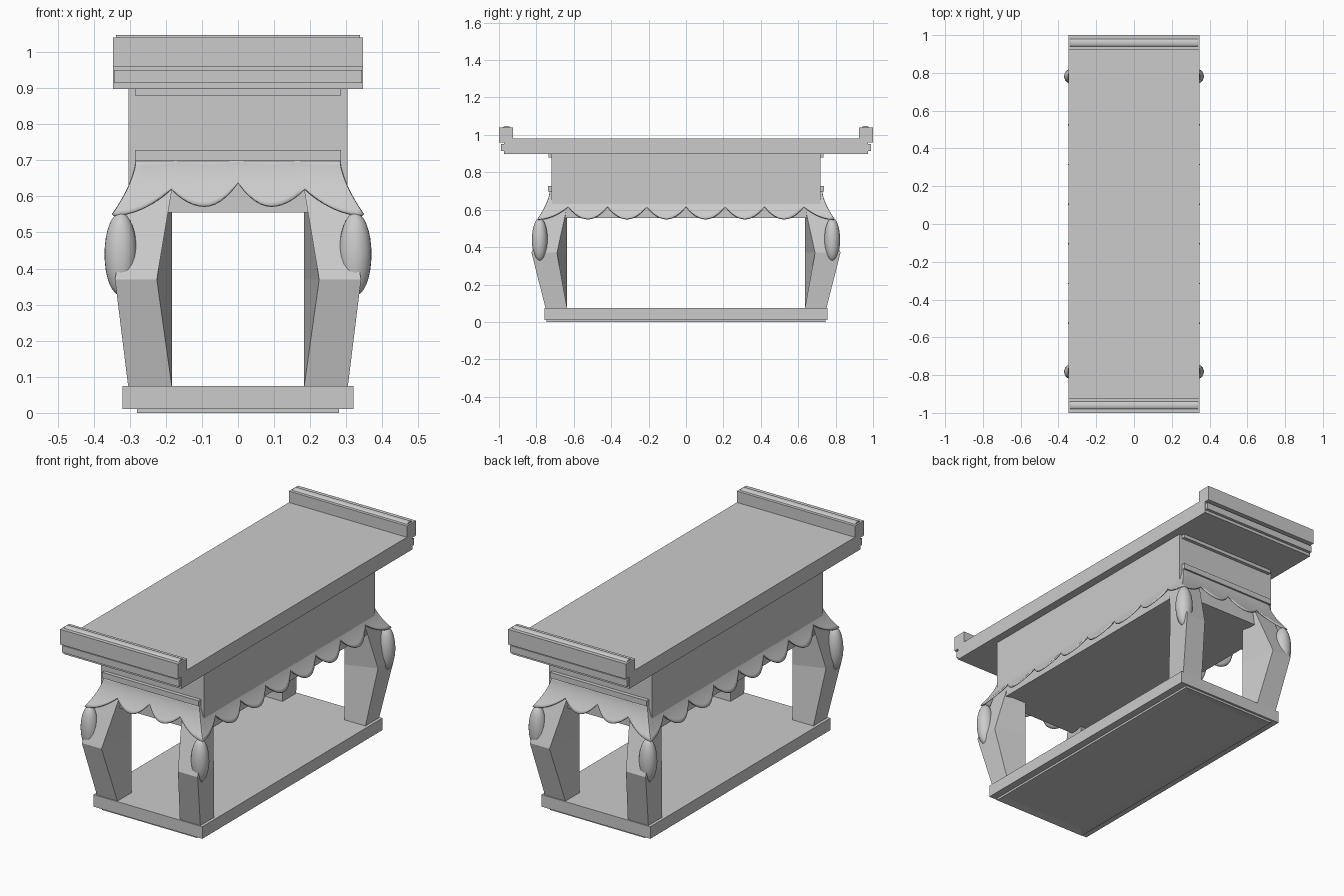
import bpy, bmesh, math

if "Cube" in bpy.data.objects:
    bpy.data.objects.remove(bpy.data.objects["Cube"])

def mesh_object(name, bm):
    bmesh.ops.recalc_face_normals(bm, faces=bm.faces)
    me = bpy.data.meshes.new(name)
    bm.to_mesh(me)
    bm.free()
    ob = bpy.data.objects.new(name, me)
    bpy.context.collection.objects.link(ob)
    return ob

def smooth(ob):
    bpy.ops.object.select_all(action='DESELECT')
    ob.select_set(True)
    bpy.context.view_layer.objects.active = ob
    bpy.ops.object.shade_smooth_by_angle(angle=math.radians(35))

def box(name, x, y0, y1, z0, z1):
    """Box symmetric in x."""
    bm = bmesh.new()
    bmesh.ops.create_cube(bm, size=1)
    for v in bm.verts:
        v.co = (v.co.x * 2 * x, y1 if v.co.y > 0 else y0, z1 if v.co.z > 0 else z0)
    return mesh_object(name, bm)

def end_boxes(name, x, y0, y1, z0, z1):
    box(name + "_front", x, -y1, -y0, z0, z1)
    box(name + "_back", x, y0, y1, z0, z1)

# Table top with raised, moulded ends
box("table_top", 0.347, -0.972, 0.972, 0.898, 0.98)
end_boxes("end_lip", 0.344, 0.95, 0.988, 0.914, 0.95)
end_boxes("end_rail", 0.347, 0.924, 1.0, 0.96, 1.04)
for part in ("front", "back"):
    s = -1 if part == "front" else 1
    bpy.ops.mesh.primitive_cylinder_add(vertices=24, radius=1, depth=0.676,
                                        location=(0, s * 0.96, 1.038), rotation=(0, math.pi / 2, 0))
    bead = bpy.context.object
    bead.name = "end_bead_" + part
    bead.scale = (0.01, 0.02, 1)
    smooth(bead)

# Body and its end trims
box("body", 0.303, -0.718, 0.718, 0.555, 0.9)
end_boxes("upper_trim", 0.285, 0.71, 0.736, 0.88, 0.9)
end_boxes("lower_trim", 0.285, 0.71, 0.738, 0.698, 0.728)

# Flared apron with scalloped lower edge
def flare(z):
    return 0.065 * max(0, (0.70 - z) / 0.15) ** 1.6

def scallop_edge(cusps, low, corner, n=12):
    """Points along the lower edge; cusps = (position, height) from centre out."""
    pts = []
    for (a, za), (b, zb) in zip(cusps, cusps[1:]):
        for i in range(n):
            w = 2 * i / n - 1
            pts.append((a + (b - a) * i / n, low + ((za if w < 0 else zb) - low) * w * w))
    a, za = cusps[-1]
    for i in range(n + 1):
        t = i / n
        pts.append((a + (corner - a) * t, 0.548 + (za - 0.548) * (1 - t) ** 2))
    return [(-p, z) for p, z in reversed(pts[1:])] + pts

bm = bmesh.new()
ROWS = 10
end_edge = scallop_edge([(0, 0.637), (0.185, 0.62)], 0.573, 0.3463)
side_edge = scallop_edge([(0, 0.615), (0.21, 0.615), (0.42, 0.615), (0.63, 0.615)], 0.55, 0.7913)
for edge, along, out, is_end in ((end_edge, 0.28, 0.725, True), (side_edge, 0.725, 0.28, False)):
    for sign in (-1, 1):
        grid = []
        for p, zb in edge:
            s = max(-1, min(1, p / (along + flare(zb))))
            if abs(p) == abs(edge[0][0]):
                s = math.copysign(1, p)
            col = []
            for r in range(ROWS + 1):
                z = 0.70 + (zb - 0.70) * r / ROWS
                a, o = s * (along + flare(z)), sign * (out + flare(z))
                col.append(bm.verts.new((a, o, z) if is_end else (o, a, z)))
            grid.append(col)
        for c, d in zip(grid, grid[1:]):
            for r in range(ROWS):
                bm.faces.new((c[r], c[r + 1], d[r + 1], d[r]))
bmesh.ops.remove_doubles(bm, verts=bm.verts, dist=0.0004)
apron = mesh_object("scalloped_apron", bm)
mod = apron.modifiers.new("thickness", 'SOLIDIFY')
mod.thickness = 0.008
mod.offset = 0
smooth(apron)

# Faceted legs with a rounded knee ornament on each outer corner
# level: z, outer x, outer y, inner x of end face, inner y of side face
LEVELS = [(0.07, 0.304, 0.75, 0.183, 0.635),
          (0.37, 0.341, 0.826, 0.225, 0.69),
          (0.62, 0.298, 0.735, 0.183, 0.635)]
for sx, side in ((-1, "left"), (1, "right")):
    for sy, end in ((-1, "front"), (1, "back")):
        bm = bmesh.new()
        rings = []
        for z, ox, oy, ix, iy in LEVELS:
            ring = [(0.183, 0.635), (ox, iy), (ox, oy), (ix, oy)]
            rings.append([bm.verts.new((sx * x, sy * y, z)) for x, y in ring])
        for a, b in zip(rings, rings[1:]):
            for i in range(4):
                j = (i + 1) % 4
                bm.faces.new((a[i], a[j], b[j], b[i]))
        bm.faces.new(rings[0])
        bm.faces.new(rings[-1])
        mesh_object(f"{end}_{side}_leg", bm)

        bm = bmesh.new()
        bmesh.ops.create_uvsphere(bm, u_segments=24, v_segments=16, radius=1)
        for v in bm.verts:
            x, y, z = v.co
            v.co = (sx * (0.325 + 0.045 * x), sy * (0.782 + 0.042 * y), 0.44 + 0.115 * z)
        smooth(mesh_object(f"{end}_{side}_knee", bm))

# Base board and its recessed foot panel
box("base_board", 0.32, -0.757, 0.757, 0.011, 0.075)
bm = bmesh.new()
bmesh.ops.create_cube(bm, size=1)
for v in bm.verts:
    v.co = (v.co.x * 0.56, v.co.y * 1.49, 0.012 if v.co.z > 0 else 0)
bottom = [f for f in bm.faces if f.normal.z < -0.9]
bmesh.ops.inset_region(bm, faces=bottom, thickness=0.06)
for v in bottom[0].verts:
    v.co.z = 0.005
mesh_object("foot_panel", bm)
